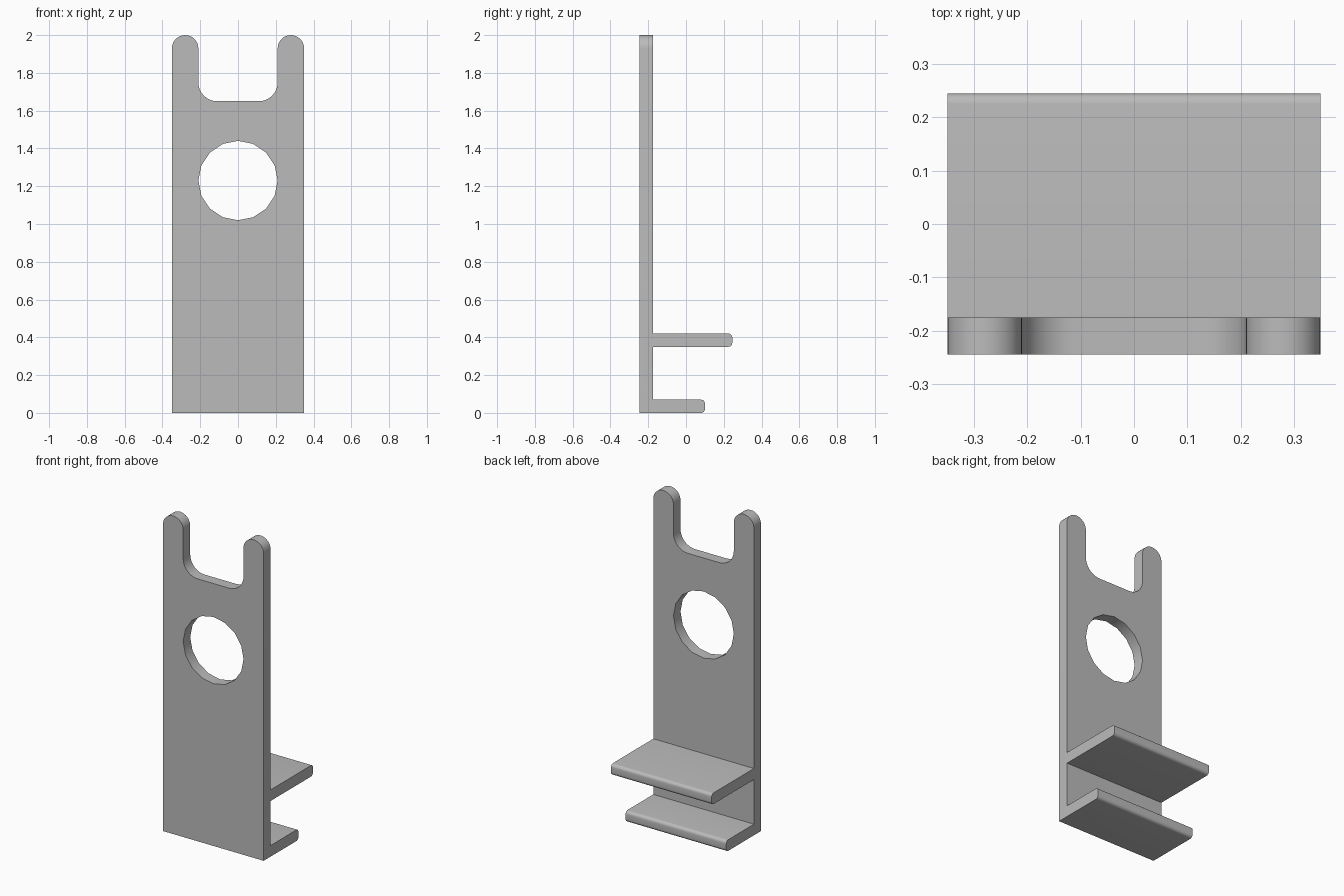
import bpy, bmesh
from math import sin, cos, pi, radians
from mathutils import Vector

cube = bpy.data.objects.get("Cube")
if cube:
    bpy.data.objects.remove(cube)

grey = bpy.data.materials.new("plain_grey")
grey.use_nodes = True
COLOUR = (0.5, 0.5, 0.5, 1)
grey.diffuse_color = COLOUR
grey.node_tree.nodes["Principled BSDF"].inputs["Base Color"].default_value = COLOUR

HALF_W, FRONT, THICK = 0.35, -0.245, 0.07


def arc(cx, cy, r, start, end, steps):
    angles = [radians(start + (end - start) * i / steps) for i in range(steps + 1)]
    return [(cx + r * cos(a), cy + r * sin(a)) for a in angles]


def extrude(name, points, place, direction):
    """Turn a 2D outline into a closed solid."""
    bm = bmesh.new()
    face = bm.faces.new([bm.verts.new(place(*p)) for p in points])
    result = bmesh.ops.extrude_face_region(bm, geom=[face])
    moved = [v for v in result["geom"] if isinstance(v, bmesh.types.BMVert)]
    bmesh.ops.translate(bm, verts=moved, vec=Vector(direction))
    bmesh.ops.recalc_face_normals(bm, faces=bm.faces)
    mesh = bpy.data.meshes.new(name)
    bm.to_mesh(mesh)
    bm.free()
    mesh.materials.append(grey)
    obj = bpy.data.objects.new(name, mesh)
    bpy.context.collection.objects.link(obj)
    return obj


def combine(target, tool, operation):
    mod = target.modifiers.new(operation.lower(), 'BOOLEAN')
    mod.operation, mod.solver, mod.object = operation, 'EXACT', tool
    tool.hide_render = True
    bpy.context.view_layer.objects.active = target
    bpy.ops.object.modifier_apply(modifier=mod.name)
    bpy.data.objects.remove(tool)


# Upright plate: two rounded prongs with a filleted slot between them
right_half = [(HALF_W, 0)]
right_half += arc(0.28, 1.93, 0.07, 0, 180, 16)
right_half += arc(0.11, 1.75, 0.10, 0, -90, 8)
outline = right_half + [(-x, z) for x, z in reversed(right_half)]
bracket = extrude("bracket", outline, lambda x, z: (x, FRONT, z), (0, THICK, 0))

# Sixteen-sided hole
hole = extrude("hole_cutter", arc(0, 1.23, 0.21, 0, 360, 16)[:-1],
               lambda x, z: (x, FRONT - 0.1, z), (0, 0.3, 0))
combine(bracket, hole, 'DIFFERENCE')

# Two shelves with rounded rear edges
for name, bottom, rear in (("lower_shelf", 0, 0.10), ("upper_shelf", 0.35, 0.245)):
    r = 0.02
    start = FRONT + THICK / 2
    profile = [(start, bottom)]
    profile += arc(rear - r, bottom + r, r, -90, 0, 6)
    profile += arc(rear - r, bottom + THICK - r, r, 0, 90, 6)
    profile += [(start, bottom + THICK)]
    shelf = extrude(name, profile, lambda y, z: (-HALF_W, y, z), (2 * HALF_W, 0, 0))
    combine(bracket, shelf, 'UNION')

bpy.ops.object.select_all(action='DESELECT')
bracket.select_set(True)
bpy.context.view_layer.objects.active = bracket
bpy.ops.object.shade_smooth_by_angle(angle=radians(30))
